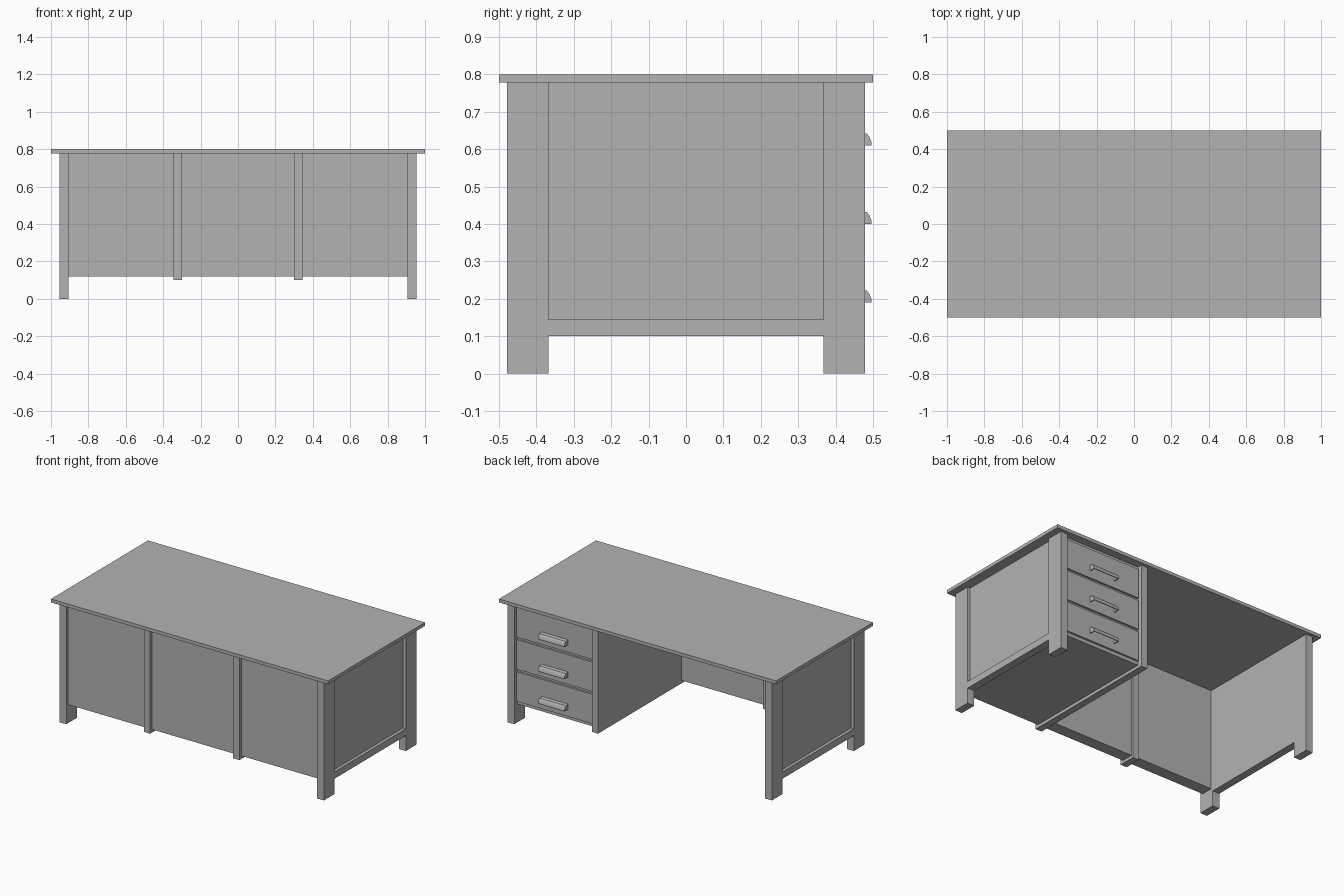
import bpy, bmesh

cube = bpy.data.objects.get("Cube")
if cube:
    bpy.data.objects.remove(cube, do_unlink=True)

grey = bpy.data.materials.new("plain_grey")
grey.use_nodes = True
grey.diffuse_color = (0.45, 0.45, 0.45, 1)
for node in grey.node_tree.nodes:
    if node.type == 'BSDF_PRINCIPLED':
        node.inputs["Base Color"].default_value = grey.diffuse_color


def finish(name, bm):
    bmesh.ops.recalc_face_normals(bm, faces=bm.faces)
    mesh = bpy.data.meshes.new(name)
    bm.to_mesh(mesh)
    bm.free()
    mesh.materials.append(grey)
    obj = bpy.data.objects.new(name, mesh)
    bpy.context.collection.objects.link(obj)
    return obj


def box(name, x, y, z):
    """Box between the given (low, high) limits on each axis."""
    bm = bmesh.new()
    bmesh.ops.create_cube(bm, size=1)
    for v in bm.verts:
        for i, (a, b) in enumerate((x, y, z)):
            v.co[i] = (a + b) / 2 + v.co[i] * (b - a)
    return finish(name, bm)


def span(side, a, b):
    return tuple(sorted((side * a, side * b)))


def cup_pull(name, x, y, z):
    """Cup handle, open underneath: an outer arc, an inner arc and end caps."""
    outer = [(0, 0.035), (0.023, 0.032), (0.031, 0.022), (0.036, 0.008), (0.036, 0)]
    inner = [(0.031, 0), (0.031, 0.008), (0.026, 0.02), (0.02, 0.028), (0, 0.03)]

    def prism(bm, profile, x0, x1):
        face = bm.faces.new([bm.verts.new((x0, y + dy, z + dz)) for dy, dz in profile])
        ext = bmesh.ops.extrude_face_region(bm, geom=[face])["geom"]
        verts = [g for g in ext if isinstance(g, bmesh.types.BMVert)]
        bmesh.ops.translate(bm, vec=(x1 - x0, 0, 0), verts=verts)

    bm = bmesh.new()
    cap = 0.006
    prism(bm, outer + inner, x[0] + cap, x[1] - cap)
    for x0, x1 in ((x[0], x[0] + cap), (x[1] - cap, x[1])):
        prism(bm, outer + [(0, 0)], x0, x1)
    return finish(name, bm)


EDGE, INNER, TOP = 0.478, 0.367, 0.778

# Table top
box("table_top", (-1, 1), (-0.5, 0.5), (TOP, 0.8))

# Ends: two legs, a low rail and a recessed panel on each side
for side, label in ((1, "left"), (-1, "right")):
    leg_x = span(side, 0.905, 0.955)
    for face, end in ((-1, "front"), (1, "back")):
        box(f"{end}_{label}_leg", leg_x, span(face, INNER, EDGE), (0, TOP))
    box(f"{label}_rail", leg_x, (-INNER, INNER), (0.10, 0.145))
    box(f"{label}_panel", span(side, 0.905, 0.935), (-INNER, INNER), (0.145, TOP))

# Front boards, the free post and the full-depth partition
box("front_panel_right", (-0.905, -0.345), (-0.458, -0.38), (0.12, TOP))
box("front_panel_middle", (-0.30, 0.30), (-0.458, -0.38), (0.12, TOP))
box("front_post", (-0.345, -0.30), (-EDGE, -INNER), (0.10, TOP))
box("partition", (0.30, 0.345), (-EDGE, EDGE), (0.10, TOP))

# Drawer pedestal
box("pedestal_body", (0.345, 0.905), (-0.458, 0.447), (0.12, TOP))
for i in range(3):
    z = 0.143 + i * 0.21
    box(f"drawer_front_{i + 1}", (0.35, 0.90), (0.447, 0.46), (z, z + 0.193))
    cup_pull(f"drawer_handle_{i + 1}", (0.53, 0.72), 0.46, z + 0.047)
